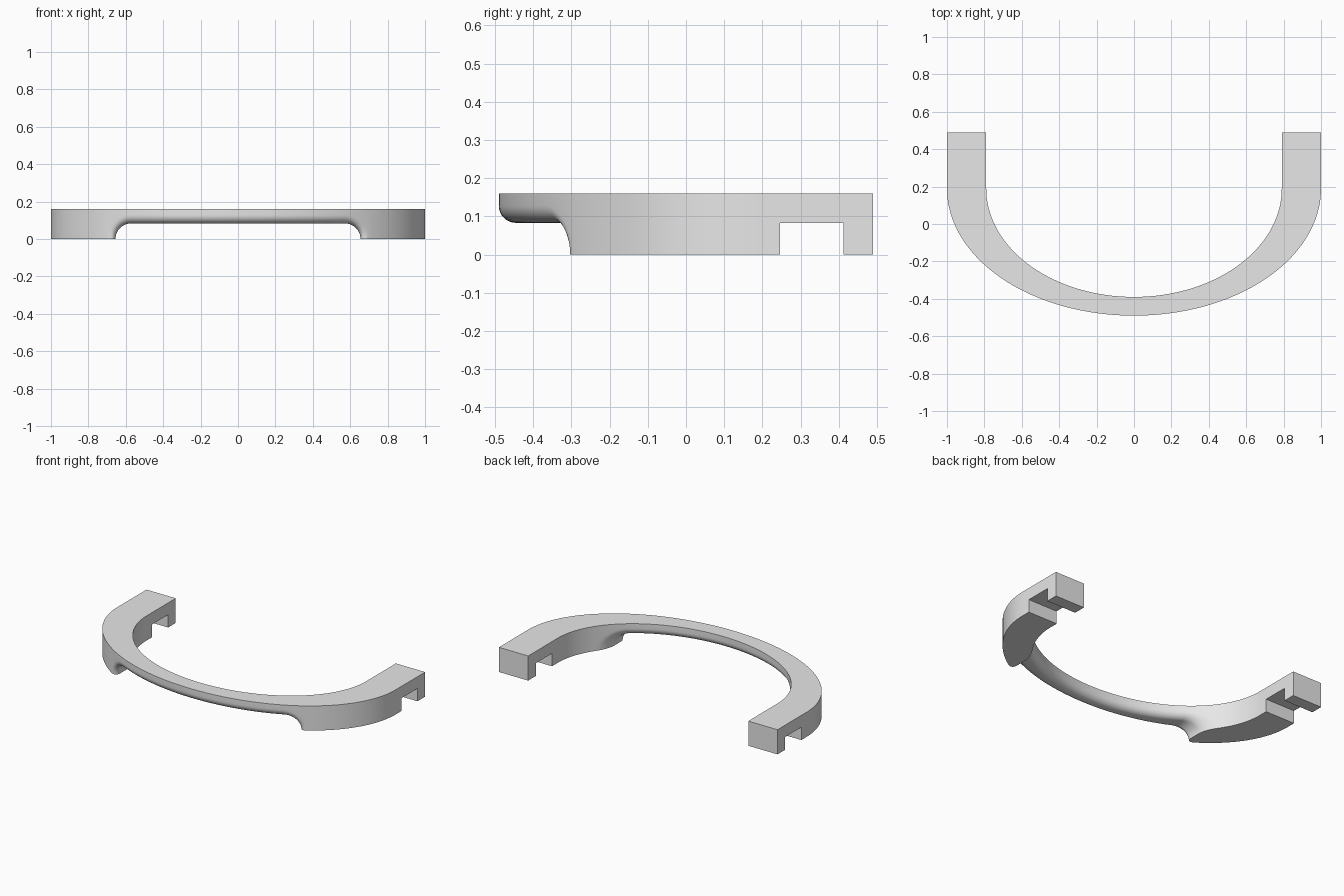
import bpy, bmesh
from math import sin, cos, asin, sqrt, pi, radians

cube = bpy.data.objects.get("Cube")
if cube:
    bpy.data.objects.remove(cube, do_unlink=True)

TOP = 0.16                     # height of the flat upper face
CENTRE_Y = 0.19                # where the curve meets the straight legs
BACK = 0.49
OUTER, INNER = (1.0, 0.68), (0.79, 0.58)
SLOT_X, SLOT_R = 0.572, 0.083  # raised underside and its concave corner
ROUND = 0.045                  # rounding along the raised underside
STEPS = 8


def cross_section():
    """Rows across the band: ellipse radii, lift of the rounding, is_top."""
    rows = [(*OUTER, ROUND, True)]
    for i in range(STEPS + 1):
        a = pi / 2 * i / STEPS
        d = ROUND * (1 - cos(a))
        rows.append((OUTER[0] - d, OUTER[1] - d, ROUND * (1 - sin(a)), False))
    for i in range(STEPS, -1, -1):
        a = pi / 2 * i / STEPS
        d = ROUND * (1 - cos(a))
        rows.append((INNER[0] + d, INNER[1] + d, ROUND * (1 - sin(a)), False))
    rows.append((*INNER, ROUND, True))
    return rows


def point(station, row):
    """Place one cross-section row at a station along the half path."""
    kind, t = station
    a, b, lift, is_top = row
    radius = SLOT_R + lift
    if kind == "bar":
        x, z = SLOT_X * t, radius
    elif kind == "corner":
        x, z = SLOT_X + radius * sin(t * pi / 2), radius * cos(t * pi / 2)
    elif kind == "block":
        start = asin((SLOT_X + radius) / a)
        x, z = a * sin(start + (pi / 2 - start) * t), 0
    else:
        x, z = a, 0
    y = CENTRE_Y - b * sqrt(max(0, 1 - (x / a) ** 2))
    if kind == "leg":
        y = BACK
    return x, y, TOP if is_top else max(z, 0)


# Curved band with straight legs
half = [("bar", i / 20) for i in range(21)]
half += [("corner", i / 10) for i in range(1, 11)]
half += [("block", i / 20) for i in range(1, 21)]
half.append(("leg", 1))
path = [(-1, s) for s in reversed(half[1:])] + [(1, s) for s in half]
rows = cross_section()

bm = bmesh.new()
rings = []
for side, station in path:
    ring = []
    for row in rows:
        x, y, z = point(station, row)
        ring.append(bm.verts.new((side * x, y, z)))
    rings.append(ring)
for r0, r1 in zip(rings, rings[1:]):
    for k in range(len(rows)):
        n = (k + 1) % len(rows)
        bm.faces.new((r0[k], r0[n], r1[n], r1[k]))
for ring in (rings[0], rings[-1]):
    bm.faces.new(ring)
bmesh.ops.recalc_face_normals(bm, faces=bm.faces)
mesh = bpy.data.meshes.new("curved_handle")
bm.to_mesh(mesh)
bm.free()
handle = bpy.data.objects.new("curved_handle", mesh)
bpy.context.collection.objects.link(handle)

# Square notch under both legs
bpy.ops.mesh.primitive_cube_add(size=1, location=(0, 0.329, -0.017))
cutter = bpy.context.object
cutter.name = "notch_cutter"
cutter.scale = (2.4, 0.166, 0.2)
cutter.hide_render = True
mod = handle.modifiers.new("notches", "BOOLEAN")
mod.operation = "DIFFERENCE"
mod.solver = "EXACT"
mod.object = cutter
bpy.ops.object.select_all(action="DESELECT")
handle.select_set(True)
bpy.context.view_layer.objects.active = handle
bpy.ops.object.modifier_apply(modifier=mod.name)
bpy.data.objects.remove(cutter, do_unlink=True)

# Plain grey finish
grey = bpy.data.materials.new("light_grey")
grey.use_nodes = True
colour = (0.8, 0.8, 0.8, 1)
grey.diffuse_color = colour
grey.node_tree.nodes["Principled BSDF"].inputs["Base Color"].default_value = colour
handle.data.materials.clear()
handle.data.materials.append(grey)
bpy.ops.object.shade_smooth_by_angle(angle=radians(30))
